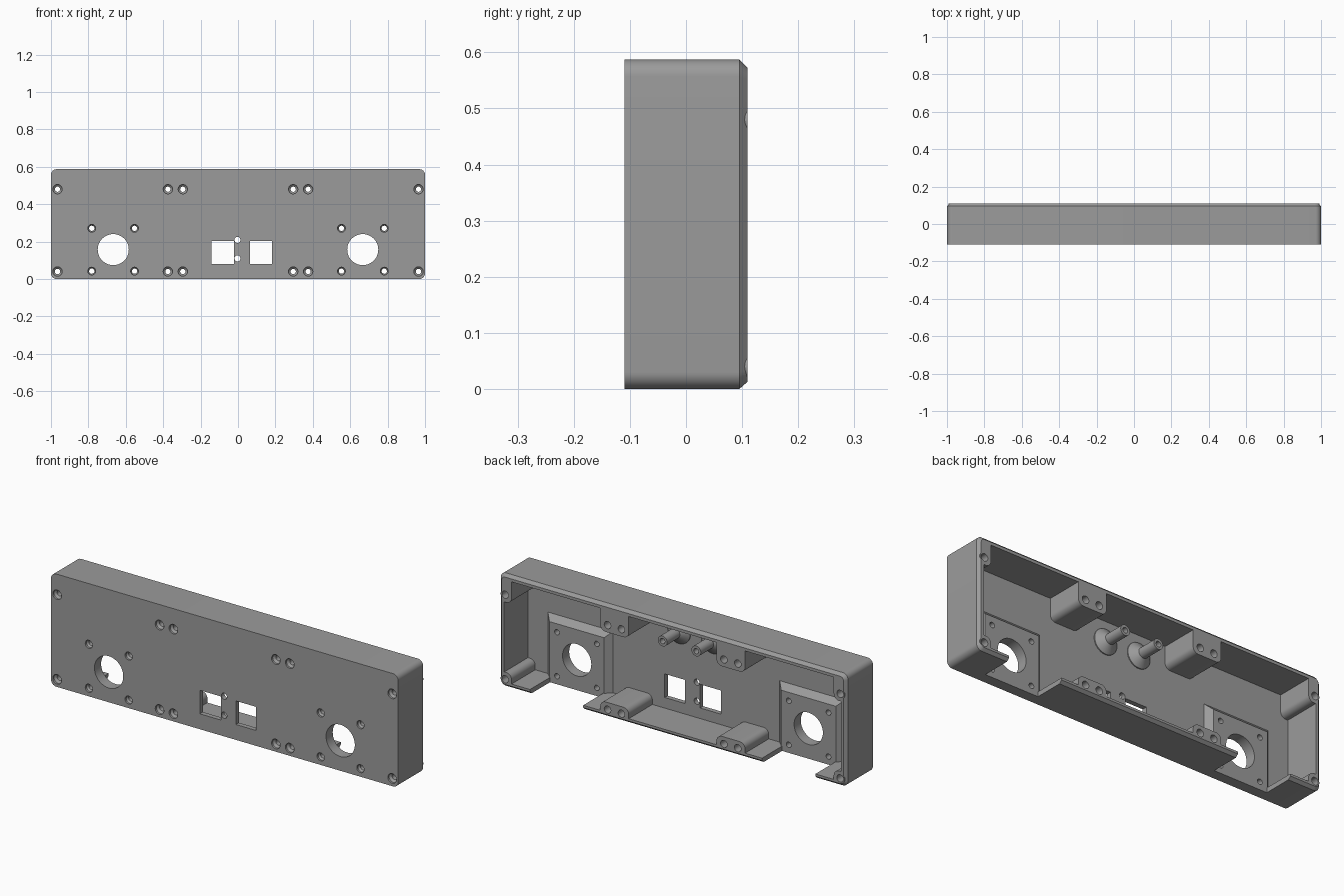
import bpy, bmesh, math

if "Cube" in bpy.data.objects:
    bpy.data.objects.remove(bpy.data.objects["Cube"])

grey = bpy.data.materials.new("plain grey")
grey.diffuse_color = (0.33, 0.33, 0.33, 1)
grey.use_nodes = True
grey.node_tree.nodes["Principled BSDF"].inputs["Base Color"].default_value = grey.diffuse_color


def circle(cx, cz, r, y, n=32):
    return [(cx + r * math.cos(2 * math.pi * i / n), y,
             cz + r * math.sin(2 * math.pi * i / n)) for i in range(n)]


def rrect(x0, x1, z0, z1, r, y, seg=8):
    """Rounded rectangle ring in the xz plane; r = 0 gives plain corners."""
    corners = [(x1 - r, z1 - r), (x0 + r, z1 - r), (x0 + r, z0 + r), (x1 - r, z0 + r)]
    if r == 0:
        return [(x, y, z) for x, z in corners]
    ring = []
    for k, (cx, cz) in enumerate(corners):
        for i in range(seg + 1):
            a = math.pi / 2 * (k + i / seg)
            ring.append((cx + r * math.cos(a), y, cz + r * math.sin(a)))
    return ring


def loft(name, rings):
    """Closed solid through rings stacked along y."""
    bm = bmesh.new()
    loops = [[bm.verts.new(p) for p in ring] for ring in rings]
    n = len(loops[0])
    for a, b in zip(loops, loops[1:]):
        for i in range(n):
            j = (i + 1) % n
            bm.faces.new((a[i], a[j], b[j], b[i]))
    bm.faces.new(loops[0])
    bm.faces.new(loops[-1][::-1])
    bmesh.ops.recalc_face_normals(bm, faces=bm.faces[:])
    me = bpy.data.meshes.new(name)
    bm.to_mesh(me)
    bm.free()
    ob = bpy.data.objects.new(name, me)
    bpy.context.collection.objects.link(ob)
    return ob


def box(name, x0, x1, z0, z1, y0, y1, r=0):
    return loft(name, [rrect(x0, x1, z0, z1, r, y0), rrect(x0, x1, z0, z1, r, y1)])


def combine(target, tool, op):
    """Apply a boolean and remove the tool."""
    mod = target.modifiers.new("bool", 'BOOLEAN')
    mod.operation = op
    mod.solver = 'EXACT'
    mod.object = tool
    bpy.context.view_layer.objects.active = target
    bpy.ops.object.modifier_apply(modifier=mod.name)
    bpy.data.objects.remove(tool, do_unlink=True)


W, H, F, B = 1.0, 0.587, -0.11, 0.11      # half width, height, front, back
INNER, PAD = -0.085, -0.055               # plate inside, connector pad face

# Outer body with a chamfered back rim
shell = loft("panel_housing", [
    rrect(-W, W, 0, H, 0.03, F),
    rrect(-W, W, 0, H, 0.03, B - 0.015),
    rrect(-W + 0.015, W - 0.015, 0.013, H - 0.015, 0.02, B)])

# Cavity, left solid where the bosses, pads and posts stand
cavity = box("cavity", -0.97, 0.97, 0.025, 0.557, INNER, 0.2)
for s in (-1, 1):
    for z0, z1 in ((-0.1, 0.077), (0.442, 0.7)):
        for a, b in ((0.253, 0.417), (0.928, 1.1)):
            x0, x1 = sorted((s * a, s * b))
            combine(cavity, box("boss_block", x0, x1, z0, z1, -0.15, 0.3, 0.03), 'DIFFERENCE')
    x0, x1 = sorted((s * 0.51, s * 0.825))
    combine(cavity, loft("connector_pad", [
        rrect(x0 - 0.04, x1 + 0.04, -0.1, 0.355, 0, INNER - 0.01),
        rrect(x0, x1, -0.1, 0.315, 0, PAD)]), 'DIFFERENCE')
    px = s * 0.097
    combine(cavity, loft("post", [
        circle(px, 0.45, 0.065, -0.1), circle(px, 0.45, 0.065, -0.08),
        circle(px, 0.45, 0.027, -0.05), circle(px, 0.45, 0.027, 0.055)]), 'DIFFERENCE')
combine(shell, cavity, 'DIFFERENCE')

# Openings in the floor below the connectors
for s in (-1, 1):
    x0, x1 = sorted((s * 0.515, s * 0.822))
    combine(shell, box("floor_cut", x0, x1, -0.1, 0.15, PAD, 0.2), 'DIFFERENCE')

# Corner boss tips standing out of the rim chamfer
for s in (-1, 1):
    for z in (0.04, 0.48):
        combine(shell, loft("boss_tip", [circle(s * 0.965, z, 0.0255, 0.03),
                                         circle(s * 0.965, z, 0.0255, B)]), 'UNION')

# Holes
for s in (-1, 1):
    # countersunk screw holes through the bosses
    for x in (0.965, 0.375, 0.295):
        for z in (0.04, 0.48):
            prof = [(-0.13, 0.025), (-0.1, 0.025), (-0.09, 0.014),
                    (0.06, 0.014), (0.061, 0.019), (0.15, 0.019)]
            combine(shell, loft("screw_hole", [circle(s * x, z, r, y, 24) for y, r in prof]),
                    'DIFFERENCE')
    # connector opening and its four fixing holes
    combine(shell, loft("connector_hole", [circle(s * 0.667, 0.157, 0.083, -0.2, 48),
                                           circle(s * 0.667, 0.157, 0.083, 0.05, 48)]),
            'DIFFERENCE')
    for x in (0.553, 0.782):
        for z in (0.042, 0.271):
            prof = [(-0.13, 0.021), (-0.1, 0.021), (-0.09, 0.014), (0.0, 0.014)]
            combine(shell, loft("fixing_hole", [circle(s * x, z, r, y, 24) for y, r in prof]),
                    'DIFFERENCE')
    # blind holes in the posts
    combine(shell, loft("post_hole", [circle(s * 0.097, 0.45, 0.014, -0.02, 24),
                                      circle(s * 0.097, 0.45, 0.014, 0.08, 24)]), 'DIFFERENCE')

# Two windows with small holes between them
for x0, x1 in ((-0.143, -0.022), (0.065, 0.182)):
    combine(shell, box("window", x0, x1, 0.08, 0.203, -0.2, 0.0), 'DIFFERENCE')
for z in (0.11, 0.209):
    combine(shell, loft("pin_hole", [circle(-0.003, z, 0.016, -0.2, 24),
                                     circle(-0.003, z, 0.016, 0.0, 24)]), 'DIFFERENCE')

shell.data.materials.clear()
shell.data.materials.append(grey)
for p in shell.data.polygons:
    p.material_index = 0
bpy.ops.object.select_all(action='DESELECT')
shell.select_set(True)
bpy.context.view_layer.objects.active = shell
bpy.ops.object.shade_smooth_by_angle(angle=math.radians(30))
